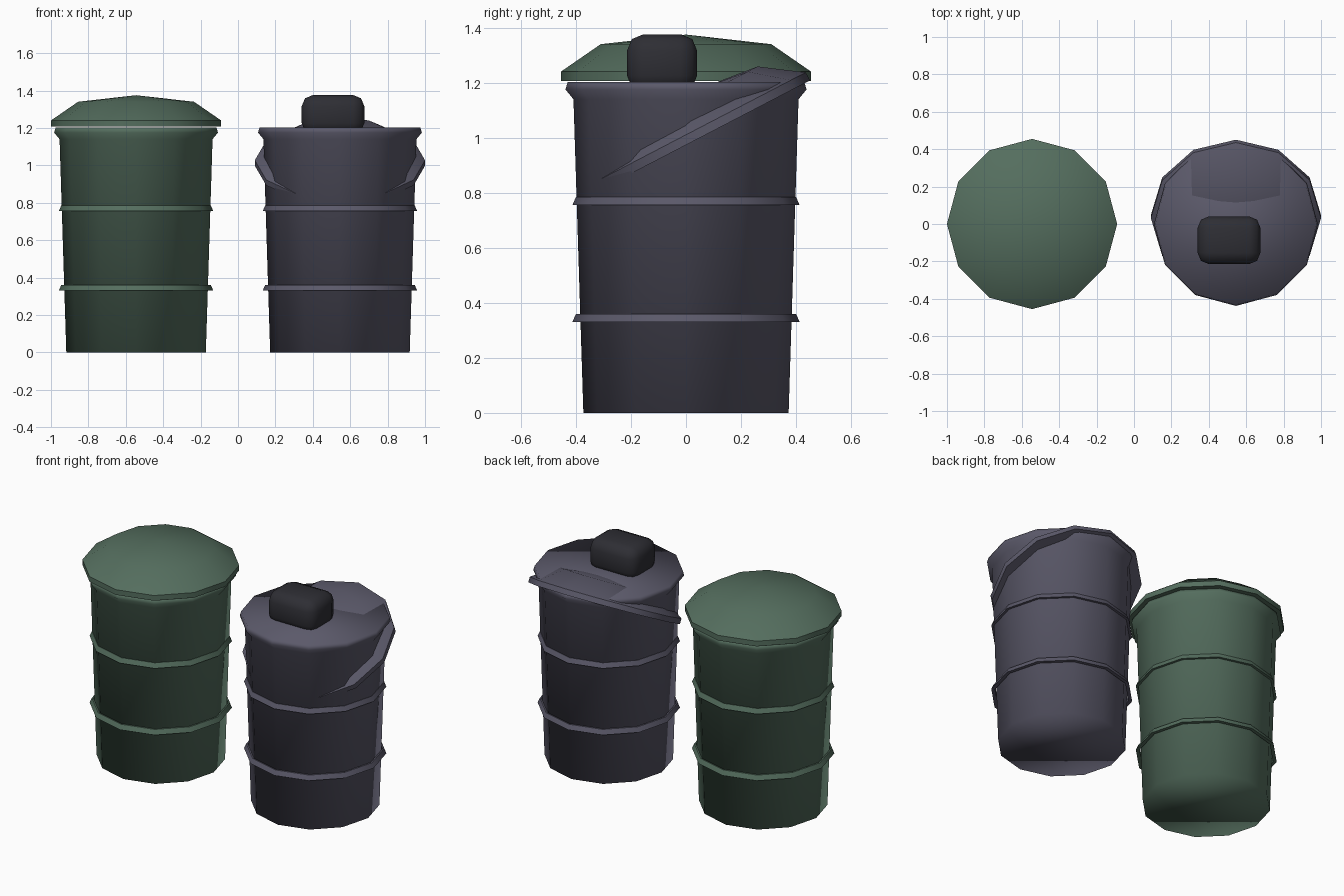
import bpy, bmesh
from math import pi, cos, sin, radians

if "Cube" in bpy.data.objects:
    bpy.data.objects.remove(bpy.data.objects["Cube"], do_unlink=True)

SIDES = 12


def material(name, rgb):
    m = bpy.data.materials.new(name)
    m.use_nodes = True
    m.diffuse_color = (*rgb, 1)
    shader = next(n for n in m.node_tree.nodes if n.type == "BSDF_PRINCIPLED")
    shader.inputs["Base Color"].default_value = (*rgb, 1)
    return m


green = material("dull green", (0.089, 0.155, 0.112))
grey = material("slate grey", (0.104, 0.1, 0.143))
black = material("soft black", (0.027, 0.027, 0.034))


def finish(name, bm, mat, location, angle):
    bmesh.ops.recalc_face_normals(bm, faces=bm.faces[:])
    mesh = bpy.data.meshes.new(name)
    bm.to_mesh(mesh)
    bm.free()
    mesh.materials.append(mat)
    obj = bpy.data.objects.new(name, mesh)
    bpy.context.collection.objects.link(obj)
    obj.location = location
    bpy.ops.object.select_all(action="DESELECT")
    obj.select_set(True)
    bpy.context.view_layer.objects.active = obj
    bpy.ops.object.shade_smooth_by_angle(angle=radians(angle))
    return obj


def lathe(name, profile, mat, location, angle=100, closed=False):
    """Spin (radius, height) points; open profiles get end caps."""
    bm = bmesh.new()
    rings = []
    for r, z in profile:
        if r == 0:
            rings.append([bm.verts.new((0, 0, z))] * SIDES)
        else:
            rings.append([bm.verts.new((r * cos(2 * pi * i / SIDES), r * sin(2 * pi * i / SIDES), z))
                          for i in range(SIDES)])
    pairs = list(zip(rings, rings[1:]))
    if closed:
        pairs.append((rings[-1], rings[0]))
    for a, b in pairs:
        for i in range(SIDES):
            j = (i + 1) % SIDES
            corners = list(dict.fromkeys((a[i], a[j], b[j], b[i])))
            bm.faces.new(corners)
    if not closed:
        for ring, (r, z) in ((rings[0], profile[0]), (rings[-1], profile[-1])):
            if r > 0:
                bm.faces.new(ring)
    return finish(name, bm, mat, location, angle)


BODY = [(0.373, 0), (0.409, 1.14), (0.438, 1.175), (0.43, 1.203)]
HOOP = [(0.413, 0), (0.4, 0.03), (0.391, 0.03), (0.391, 0)]
LID = [(0.455, 0), (0.455, 0.033), (0.31, 0.133), (0, 0.168)]


def barrel(prefix, x, mat):
    lathe(prefix + "_barrel_body", BODY, mat, (x, 0, 0))
    for label, z in (("lower", 0.33), ("upper", 0.755)):
        lathe(f"{prefix}_{label}_hoop", HOOP, mat, (x, 0, z), 40, closed=True)


# Closed green barrel with its domed lid
barrel("green", -0.545, green)
lathe("green_lid", LID, green, (-0.545, 0, 1.207), 50)

# Full grey barrel with its lid pushed through at a slant
barrel("grey", 0.545, grey)
slanted_lid = lathe("grey_slanted_lid", LID, grey, (0.545, 0.047, 0.998), 50)
slanted_lid.rotation_euler.x = radians(27.5)

# Rounded rubbish bag lying on top
bm = bmesh.new()
bmesh.ops.create_cube(bm, size=1)
bmesh.ops.scale(bm, vec=(0.335, 0.255, 0.21), verts=bm.verts[:])
bmesh.ops.bevel(bm, geom=bm.edges[:], offset=0.06, segments=2, profile=0.5, affect="EDGES")
finish("rubbish_bag", bm, black, (0.508, -0.087, 1.271), 60)
